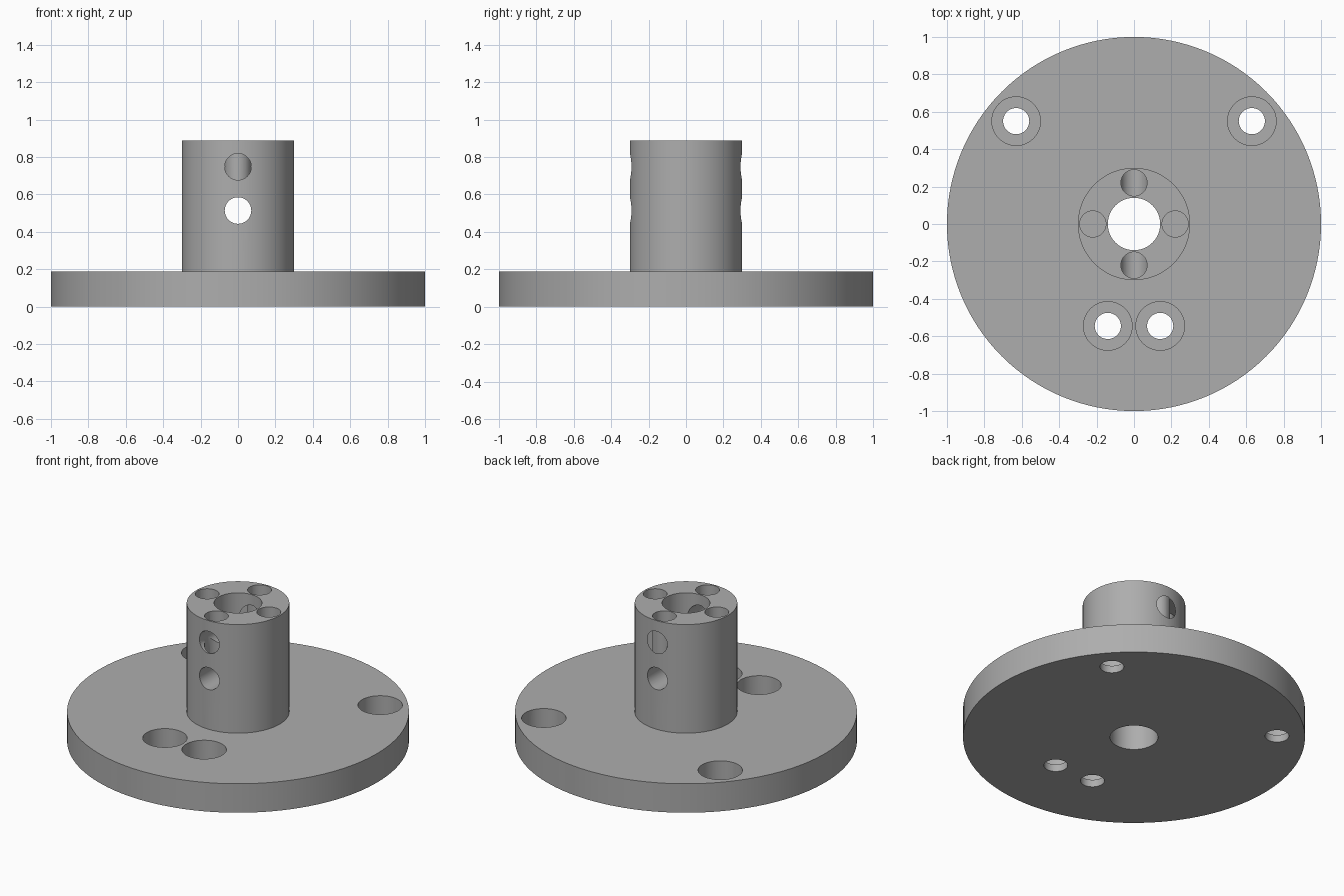
import bpy, bmesh, math
from mathutils import Matrix, Vector

if "Cube" in bpy.data.objects:
    bpy.data.objects.remove(bpy.data.objects["Cube"])

BASE_TOP, HUB_TOP = 0.187, 0.888
HOLE_R = 0.07

grey = bpy.data.materials.new("machined_grey")
grey.use_nodes = True
colour = (0.42, 0.42, 0.42, 1)
grey.diffuse_color = colour
grey.node_tree.nodes["Principled BSDF"].inputs["Base Color"].default_value = colour


def add_object(name, bm):
    mesh = bpy.data.meshes.new(name)
    bmesh.ops.recalc_face_normals(bm, faces=bm.faces)
    bm.to_mesh(mesh)
    bm.free()
    obj = bpy.data.objects.new(name, mesh)
    bpy.context.collection.objects.link(obj)
    mesh.materials.append(grey)
    return obj


def lathe(name, profile, steps=128):
    """Spin a closed radius/height profile around the z axis."""
    bm = bmesh.new()
    verts = [bm.verts.new((r, 0, z)) for r, z in profile]
    edges = [bm.edges.new((v, verts[(i + 1) % len(verts)])) for i, v in enumerate(verts)]
    bmesh.ops.spin(bm, geom=verts + edges, cent=(0, 0, 0), axis=(0, 0, 1),
                   angle=math.tau, steps=steps, use_duplicate=False)
    bmesh.ops.remove_doubles(bm, verts=bm.verts, dist=1e-5)
    return add_object(name, bm)


def drill(body, start, end, radius):
    """Cut a round hole between two points."""
    a, b = Vector(start), Vector(end)
    axis = b - a
    turn = axis.to_track_quat('Z', 'Y').to_matrix().to_4x4()
    bm = bmesh.new()
    bmesh.ops.create_cone(bm, cap_ends=True, segments=48, radius1=radius, radius2=radius,
                          depth=axis.length, matrix=Matrix.Translation((a + b) / 2) @ turn)
    cutter = add_object("hole_cutter", bm)
    cutter.hide_render = True
    mod = body.modifiers.new("hole", 'BOOLEAN')
    mod.operation, mod.solver, mod.object = 'DIFFERENCE', 'EXACT', cutter
    bpy.context.view_layer.objects.active = body
    bpy.ops.object.modifier_apply(modifier=mod.name)
    bpy.data.objects.remove(cutter)


# Disc with raised hub and central bore
flange = lathe("flange_hub", [(0.14, 0), (1, 0), (1, BASE_TOP), (0.3, BASE_TOP),
                              (0.3, HUB_TOP), (0.14, HUB_TOP)])

# Counterbored screw holes in the disc
for x, y in ((0.63, 0.55), (0.14, -0.545)):
    for side in (-1, 1):
        drill(flange, (side * x, y, -0.1), (side * x, y, 0.3), HOLE_R)
        drill(flange, (side * x, y, 0.047), (side * x, y, 0.3), 0.13)

# Set screw holes running across the hub from front to back
for z in (0.748, 0.514):
    drill(flange, (0, -0.5, z), (0, 0.5, z), HOLE_R + 0.001)

# Blind holes in the hub top
for i in range(4):
    angle = i * math.pi / 2
    x, y = 0.22 * math.cos(angle), 0.22 * math.sin(angle)
    drill(flange, (x, y, 0.514), (x, y, 1), HOLE_R)

bpy.ops.object.select_all(action='DESELECT')
flange.select_set(True)
bpy.context.view_layer.objects.active = flange
bpy.ops.object.shade_smooth_by_angle(angle=math.radians(30))
